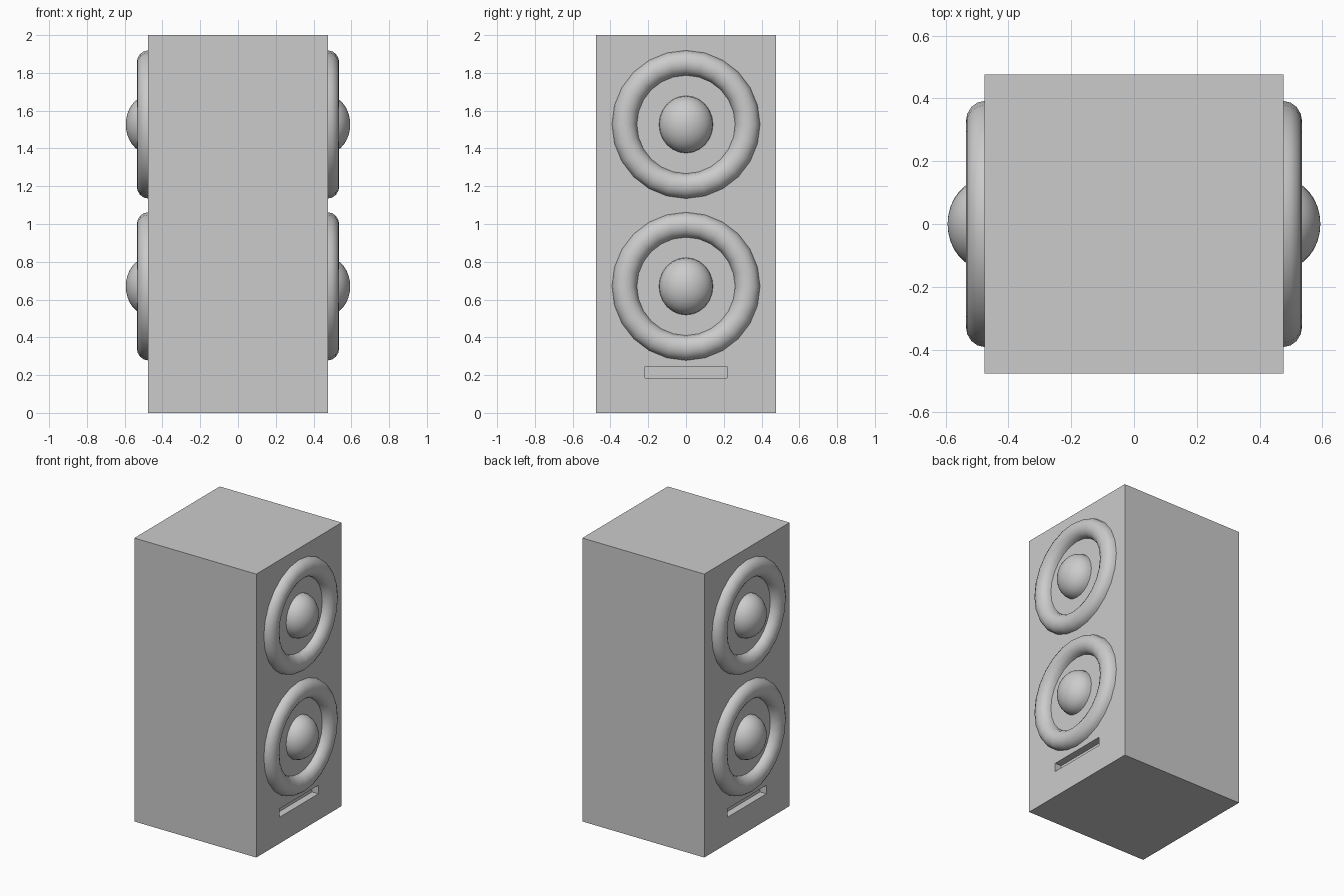
import bpy, bmesh
from math import sin, cos, pi

if "Cube" in bpy.data.objects:
    bpy.data.objects.remove(bpy.data.objects["Cube"])

HALF = 0.476          # half width of the cabinet
SEG = 24              # sides of the round parts


def box(name, centre, size):
    bpy.ops.mesh.primitive_cube_add(size=1, location=centre)
    ob = bpy.context.object
    ob.name = name
    ob.scale = size
    bpy.ops.object.transform_apply(location=True, scale=True)
    return ob


def lathe(name, profile, z, stretch=1.0):
    """Turn (radius, height) points about the x axis on the right face, mirrored to the left."""
    bm = bmesh.new()
    rings = []
    for r, h in profile:
        if r < 1e-5:
            rings.append([bm.verts.new((HALF + h, 0, z))] * SEG)
        else:
            rings.append([bm.verts.new((HALF + h, r * sin(2 * pi * i / SEG),
                                        z + stretch * r * cos(2 * pi * i / SEG)))
                          for i in range(SEG)])
    for a, b in zip(rings, rings[1:]):
        for i in range(SEG):
            j = (i + 1) % SEG
            quad = dict.fromkeys((a[i], b[i], b[j], a[j]))
            bm.faces.new(list(quad))
    bm.normal_update()
    # make the faces look outwards, away from the cabinet
    if sum(f.normal.x for f in bm.faces) < 0:
        bmesh.ops.reverse_faces(bm, faces=bm.faces[:])
    me = bpy.data.meshes.new(name)
    bm.to_mesh(me)
    bm.free()
    ob = bpy.data.objects.new(name, me)
    bpy.context.collection.objects.link(ob)
    bpy.ops.object.select_all(action='DESELECT')
    ob.select_set(True)
    bpy.context.view_layer.objects.active = ob
    bpy.ops.object.shade_smooth_by_angle()
    ob.modifiers.new("Mirror", 'MIRROR').use_axis[0] = True
    return ob


# Cabinet with a shallow slot cut in both speaker faces
cabinet = box("cabinet", (0, 0, 1), (2 * HALF, 2 * HALF, 2))
for side in (-1, 1):
    cutter = box("slot_cutter", (side * HALF, 0, 0.215), (0.1, 0.434, 0.06))
    cutter.hide_render = True
    cut = cabinet.modifiers.new("Slot", 'BOOLEAN')
    cut.operation = 'DIFFERENCE'
    cut.solver = 'EXACT'
    cut.object = cutter
    bpy.context.view_layer.objects.active = cabinet
    bpy.ops.object.modifier_apply(modifier=cut.name)
    bpy.data.objects.remove(cutter)

# Speaker surrounds and domes, two per face
N = 8
surround = [(0.326 + 0.066 * cos(pi * k / N), 0.06 * sin(pi * k / N)) for k in range(N + 1)]
dome = [(0.143 * cos(pi / 2 * k / N), 0.118 * sin(pi / 2 * k / N)) for k in range(N + 1)]
for label, z in (("lower", 0.67), ("upper", 1.527)):
    lathe(label + "_speaker_surround", surround, z)
    lathe(label + "_speaker_dome", dome, z, stretch=1.06)
